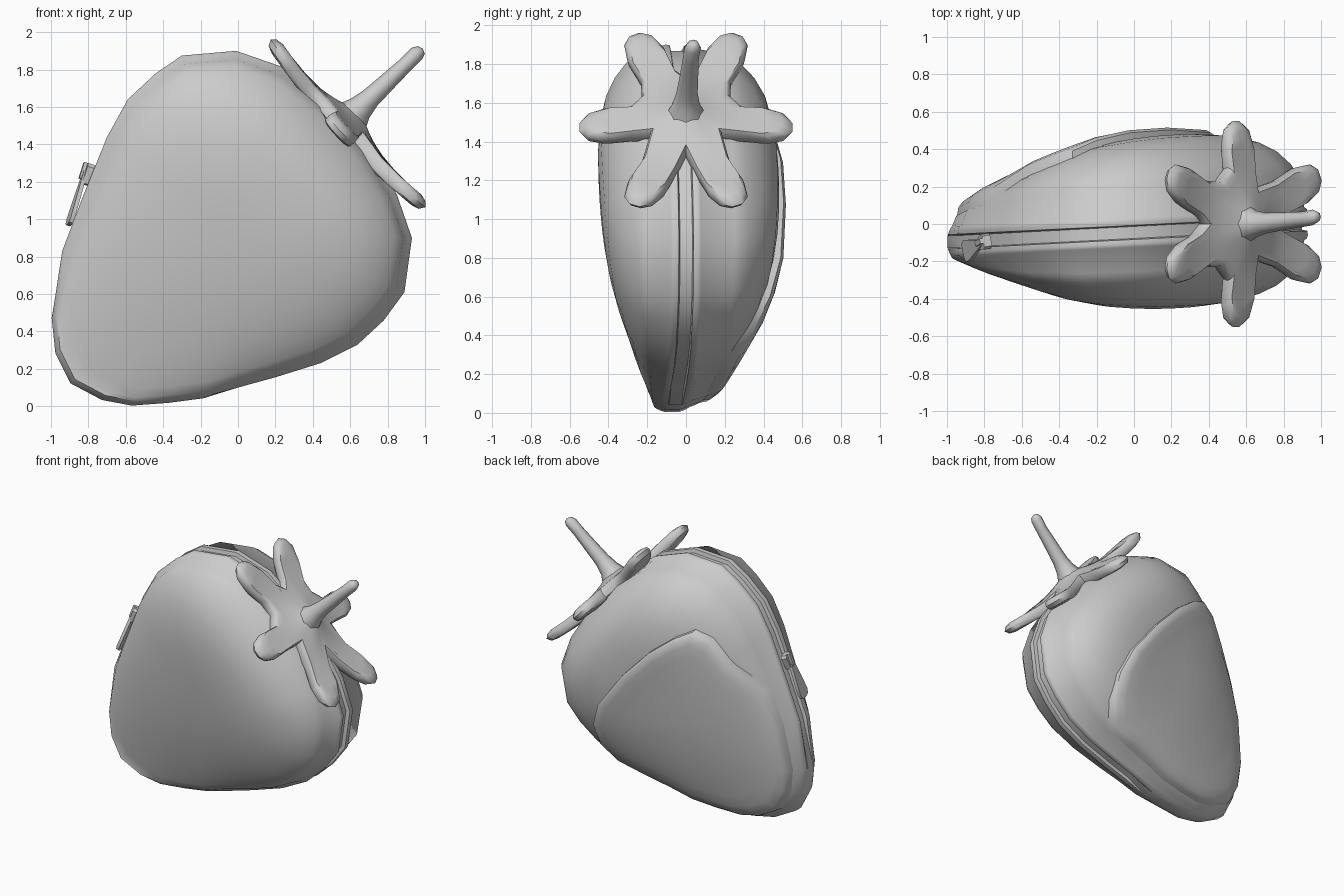
import bpy, bmesh, math
from mathutils import Vector, Matrix

if "Cube" in bpy.data.objects:
    bpy.data.objects.remove(bpy.data.objects["Cube"])

grey = bpy.data.materials.new("soft_grey")
grey.diffuse_color = (0.6, 0.6, 0.6, 1)
grey.use_nodes = True
grey.node_tree.nodes["Principled BSDF"].inputs["Base Color"].default_value = grey.diffuse_color


def loft(name, rings, start=None, end=None, angle=40):
    """Skin closed rings of points, optionally closed by a centre point at either end."""
    bm = bmesh.new()
    loops = [[bm.verts.new(p) for p in ring] for ring in rings]
    n = len(loops[0])
    for a, b in zip(loops, loops[1:]):
        for i in range(n):
            j = (i + 1) % n
            bm.faces.new((a[i], a[j], b[j], b[i]))
    for tip, loop in ((start, loops[0]), (end, loops[-1])):
        if tip is not None:
            c = bm.verts.new(tip)
            for i in range(n):
                bm.faces.new((c, loop[i], loop[(i + 1) % n]))
    bmesh.ops.recalc_face_normals(bm, faces=bm.faces[:])
    me = bpy.data.meshes.new(name)
    bm.to_mesh(me)
    bm.free()
    me.materials.append(grey)
    ob = bpy.data.objects.new(name, me)
    bpy.context.collection.objects.link(ob)
    bpy.ops.object.select_all(action='DESELECT')
    ob.select_set(True)
    bpy.context.view_layer.objects.active = ob
    bpy.ops.object.shade_smooth_by_angle(angle=math.radians(angle))
    return ob


# Side outline of the pouch (x, z), counter-clockwise from the bottom
OUTLINE = [(-.57, .0), (-.37, .015), (-.18, .04), (0, .1), (.2, .155), (.44, .23), (.64, .33),
           (.78, .46), (.89, .61), (.93, .9), (.85, 1.13), (.69, 1.39), (.49, 1.61), (.25, 1.81),
           (-.01, 1.9), (-.3, 1.875), (-.44, 1.78), (-.59, 1.64), (-.7, 1.44), (-.83, 1.12),
           (-.94, .83), (-1, .47), (-.98, .28), (-.9, .12), (-.73, .03)]
CX, CZ = 0.0, 0.95
polar = sorted((math.atan2(z - CZ, x - CX), math.hypot(x - CX, z - CZ)) for x, z in OUTLINE)
polar = ([(polar[-1][0] - math.tau, polar[-1][1])] + polar
         + [(polar[0][0] + math.tau, polar[0][1])])


def rim(theta):
    for (a, ra), (b, rb) in zip(polar, polar[1:]):
        if a <= theta <= b:
            return ra + (rb - ra) * (theta - a) / (b - a)


def seam(x):
    return -.045 + .05 * x


def surface(x, z, side):
    """Height y of the padded front (-1) or back (1) above point x, z."""
    r = min(1, math.hypot(x - CX, z - CZ) / rim(math.atan2(z - CZ, x - CX)))
    s = max(0, (x + .88) * .7 + (z - .1) * .72)
    if side < 0:
        thick, power = .1 + .26 * s - .03 * s * s, 2.7
    else:
        thick, power = .19 + .255 * s - .025 * s * s, 3
    thick -= .2 * max(0, s - 1.75)
    return seam(x) + side * (.07 + (thick - .07) * math.sqrt(1 - r ** power))


def scaled(p, r, c=(CX, CZ)):
    return c[0] + (p[0] - c[0]) * r, c[1] + (p[1] - c[1]) * r


# Padded body with piping and a zip groove along the seam, closed near the tip
def body_ring(r, side):
    return [(x, surface(x, z, side), z) for x, z in (scaled(p, r) for p in OUTLINE)]


def seam_ring(depth, off):
    ring = []
    for p in OUTLINE:
        closed = p[1] < .09 or (p[0] < -.85 and p[1] < .6)
        d = .03 * (off / .09) ** 2 if closed else depth
        x, z = scaled(p, 1 - d)
        ring.append((x, seam(p[0]) + off, z))
    return ring


steps = [.15, .3, .45, .6, .72, .82, .9, .95]
band = [(.022, .09), (.006, .078), (0, .06), (.004, .038), (.035, .032)]
rings = [body_ring(r, -1) for r in steps]
rings += [seam_ring(d, -o) for d, o in band]
rings += [seam_ring(d, o) for d, o in reversed(band)]
rings += [body_ring(r, 1) for r in reversed(steps)]
loft("pouch_body", rings, (CX, surface(CX, CZ, -1), CZ), (CX, surface(CX, CZ, 1), CZ), 42)

# Raised pocket over the pointed half of the back
pocket = [(.5, .42), (.5, .6), (.42, .8), (.2, 1.09), (-.02, 1.32), (-.2, 1.46),
          (-.33, 1.53), (-.45, 1.48), (-.58, 1.3)]
pocket += [scaled(p, .95) for p in OUTLINE[19:] + OUTLINE[:6]]
PC = (-.25, .75)
rings = []
for t, off in ((.2, .03), (.4, .03), (.6, .035), (.75, .04), (.87, .05), (.95, .05),
               (.985, .035), (1, -.03)):
    pts = [scaled(p, t, PC) for p in pocket]
    rings.append([(x, surface(x, z, 1) + off, z) for x, z in pts])
loft("back_pocket", rings, (PC[0], surface(*PC, 1) + .03, PC[1]), None, 45)

# Six-lobed leaf cap, set square to the stem
N = Vector((.735, 0, .677)).normalized()
U = Vector((0, 1, 0))
V = N.cross(U)
ORIGIN = Vector((.58, 0, 1.505))
# each lobe: direction, length factor, then direction and radius of the notch after it
LOBES = [(0, .84, 38, .29), (66, 1, 90, .3), (114, 1, 142, .29),
         (180, .84, 207, .21), (246, 1, 270, .22), (294, 1, 333, .21)]
star = []
for a, k, notch, nr in LOBES:
    rot = Matrix.Rotation(math.radians(a), 2)
    for r, w in ((.36, -.094), (.52, -.1), (.615, -.075), (.655, -.028),
                 (.655, .028), (.615, .075), (.52, .1), (.36, .094)):
        star.append(rot @ Vector((r * k, w)))
    n = math.radians(notch)
    star.append(Vector((nr * math.cos(n), nr * math.sin(n))))


def cap_ring(t, h, top):
    """Scaled star, rounder towards the middle, rising to a smooth cone on top."""
    ring = []
    for p in star:
        mix = max(0, 1 - t * 1.25)
        q = p.normalized() * t * (p.length * (1 - mix) + .35 * mix)
        rise = .09 * max(0, 1 - q.length / .36) ** 2 if top else 0
        sag = -.09 * max(0, abs(q.x) - .25) if abs(q.y) < .13 else 0
        sag += .03 * max(0, abs(q.y) - .35) / .25
        ring.append(ORIGIN + U * q.x + V * q.y + N * (h + rise + sag))
    return ring


cap = [cap_ring(t, h, i < 7) for i, (t, h) in enumerate(
       ((.15, .018), (.3, .018), (.45, .018), (.6, .018), (.78, .018), (.9, .018),
        (.965, .005), (1, -.02), (.97, -.05), (.9, -.06), (.5, -.07)))]
loft("leaf_cap", cap, ORIGIN + N * .108, ORIGIN - N * .07, 40)

# Curved stem flaring into the cap
path = [((.61, 0, 1.545), .1), ((.655, 0, 1.595), .07), ((.71, .005, 1.65), .055),
        ((.8, .015, 1.735), .048), ((.9, .025, 1.83), .041), ((.955, .035, 1.885), .042),
        ((.98, .038, 1.905), .028)]
rings = []
for c, r in path:
    rings.append([Vector(c) + (U * math.cos(k * math.tau / 8) + V * math.sin(k * math.tau / 8)) * r
                  for k in range(8)])
loft("stem", rings, path[0][0], (.988, .04, 1.912), 50)

# Zip slider and hanging pull tab on the left seam
DOWN = Vector((-.09, -.05, -.29)).normalized()
SIDE = Vector((-.2, 1, -.1))
SIDE = (SIDE - DOWN * SIDE.dot(DOWN)).normalized()
OUT = DOWN.cross(SIDE)


def plate(name, top, profile, thick):
    """Mirrored outline of (distance down, half width), given a thickness."""
    pts = [(d, w) for d, w in profile] + [(d, -w) for d, w in reversed(profile)]
    rings = [[Vector(top) + DOWN * d + SIDE * w + OUT * o for d, w in pts]
             for o in (-thick / 2, thick / 2)]
    mid = Vector(top) + DOWN * (profile[0][0] + profile[-1][0]) / 2
    loft(name, rings, mid - OUT * thick / 2, mid + OUT * thick / 2, 30)


plate("zip_slider", (-.785, -.09, 1.29), [(0, .03), (.02, .042), (.08, .032), (.11, .025)], .045)
plate("zip_bridge", (-.81, -.09, 1.3), [(0, .014), (.09, .014)], .03)
plate("pull_tab", (-.815, -.1, 1.26),
      [(0, .015), (.03, .022), (.2, .05), (.27, .058), (.3, .045), (.31, .02)], .022)
